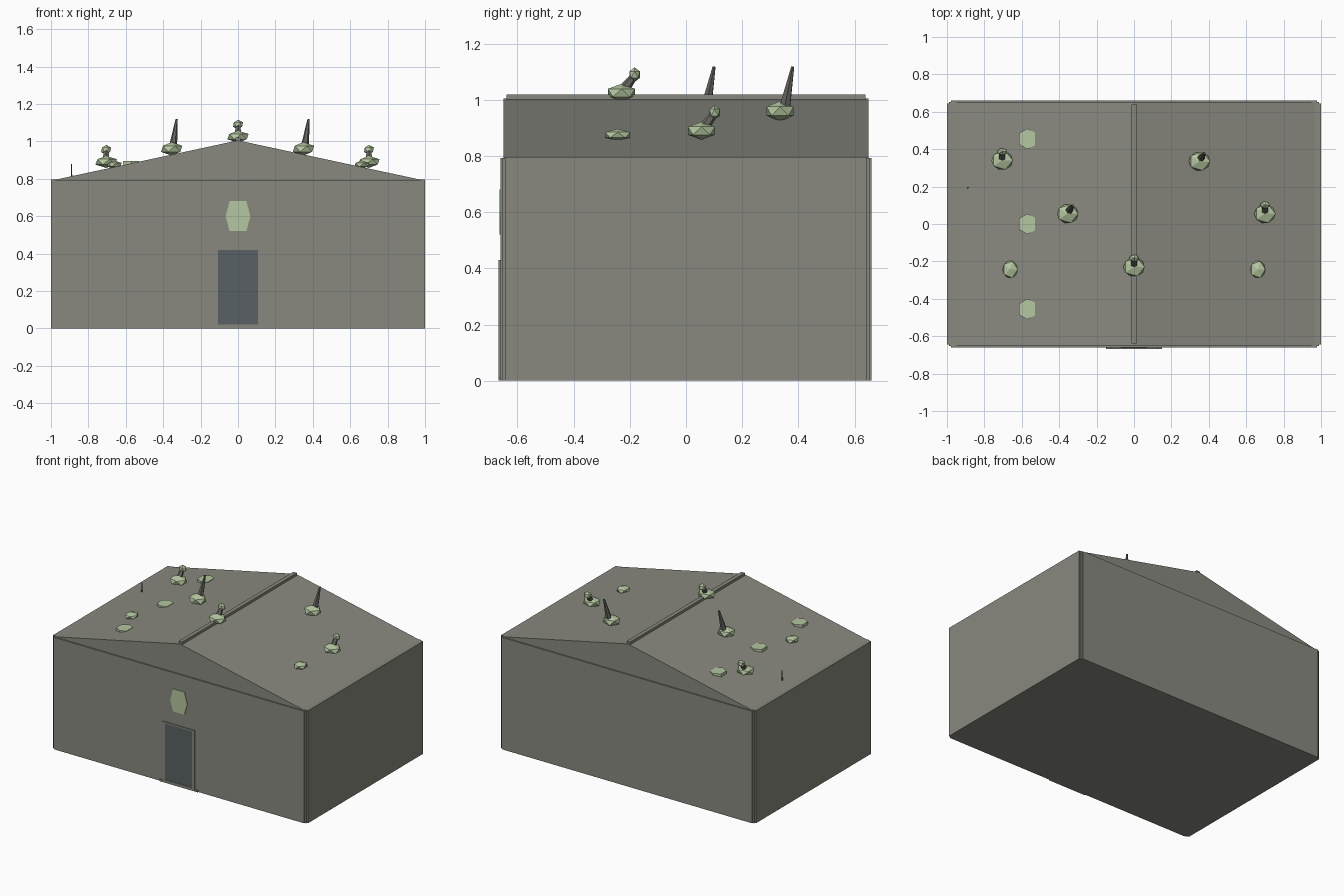
import bpy, bmesh, math
from mathutils import Vector

if "Cube" in bpy.data.objects:
    bpy.data.objects.remove(bpy.data.objects["Cube"])


def material(name, rgb):
    m = bpy.data.materials.new(name)
    m.diffuse_color = (*rgb, 1)
    m.use_nodes = True
    m.node_tree.nodes["Principled BSDF"].inputs["Base Color"].default_value = m.diffuse_color
    return m


STONE = material("stone grey", (0.25, 0.25, 0.215))
DARK = material("dark stone", (0.13, 0.13, 0.115))
DOOR = material("slate door", (0.10, 0.12, 0.125))
GREEN = material("pale green", (0.46, 0.57, 0.35))


def finish(name, bm, mat):
    bmesh.ops.recalc_face_normals(bm, faces=bm.faces)
    me = bpy.data.meshes.new(name)
    bm.to_mesh(me)
    bm.free()
    me.materials.append(mat)
    ob = bpy.data.objects.new(name, me)
    bpy.context.collection.objects.link(ob)
    return ob


def box(name, x0, x1, y0, y1, z0, z1, mat):
    bm = bmesh.new()
    bmesh.ops.create_cube(bm, size=1)
    for v in bm.verts:
        v.co = ((x0 + x1) / 2 + v.co.x * (x1 - x0),
                (y0 + y1) / 2 + v.co.y * (y1 - y0),
                (z0 + z1) / 2 + v.co.z * (z1 - z0))
    return finish(name, bm, mat)


def prism(name, points, offset, mat):
    bm = bmesh.new()
    face = bm.faces.new([bm.verts.new(p) for p in points])
    ext = bmesh.ops.extrude_face_region(bm, geom=[face])
    verts = [g for g in ext["geom"] if isinstance(g, bmesh.types.BMVert)]
    bmesh.ops.translate(bm, vec=offset, verts=verts)
    return finish(name, bm, mat)


def bush(name, pos, size, mat=GREEN):
    bm = bmesh.new()
    bmesh.ops.create_icosphere(bm, subdivisions=1, radius=1)
    for v in bm.verts:
        v.co = Vector(pos) + Vector(v.co[i] * size[i] for i in range(3))
    return finish(name, bm, mat)


def spike(name, a, b, r1, r2, mat=DARK, sides=6):
    a, b = Vector(a), Vector(b)
    bm = bmesh.new()
    bmesh.ops.create_cone(bm, cap_ends=True, segments=sides, radius1=r1,
                          radius2=r2, depth=(b - a).length)
    rot = (b - a).to_track_quat("Z", "Y")
    for v in bm.verts:
        v.co = rot @ v.co + (a + b) / 2
    return finish(name, bm, mat)


# walls, with notched corners
box("front_back_walls", -0.978, 0.978, -0.66, 0.66, 0, 0.793, STONE)
box("side_walls", -1, 1, -0.645, 0.645, 0, 0.797, STONE)
for sx in (-1, 1):
    for sy in (-1, 1):
        x, y = sorted((sx * 0.97, sx * 0.99)), sorted((sy * 0.63, sy * 0.653))
        box("corner_post", *x, *y, 0, 0.793, STONE)

# gabled roof and ridge bar
prism("gable_roof", [(-0.985, -0.65, 0.793), (0.985, -0.65, 0.793), (0, -0.65, 1.005)],
      (0, 1.3, 0), STONE)
box("ridge_bar", -0.014, 0.014, -0.64, 0.64, 0.985, 1.02, STONE)

# door, frame and base stones
box("door", -0.107, 0.107, -0.664, -0.64, 0.02, 0.42, DOOR)
for s in (-1, 1):
    box("door_jamb", *sorted((s * 0.107, s * 0.125)), -0.667, -0.64, 0, 0.43, STONE)
    box("door_base", *sorted((s * 0.107, s * 0.15)), -0.667, -0.64, 0, 0.012, STONE)
box("door_lintel", -0.125, 0.125, -0.667, -0.64, 0.42, 0.43, STONE)
box("door_sill", -0.107, 0.107, -0.667, -0.64, 0, 0.02, STONE)

# hexagonal emblem over the door
prism("emblem", [(-0.045, -0.664, 0.68), (0.045, -0.664, 0.68), (0.066, -0.664, 0.6),
                 (0.045, -0.664, 0.52), (-0.045, -0.664, 0.52), (-0.066, -0.664, 0.6)],
      (0, 0.008, 0), GREEN)

# bushes carrying a small sprout
for x, y, z in ((-0.705, 0.34, 0.89), (0.7, 0.055, 0.89), (0, -0.23, 1.025)):
    bush("sprout_bush", (x, y, z), (0.064, 0.057, 0.032))
    spike("sprout_stalk", (x, y, z), (x, y + 0.045, z + 0.06), 0.022, 0.013)
    bush("sprout_tip", (x, y + 0.047, z + 0.065), (0.03, 0.022, 0.026))

# bushes carrying a leaning spike
for x, y in ((0.35, 0.335), (-0.355, 0.055)):
    bush("spike_bush", (x, y, 0.96), (0.064, 0.057, 0.036))
    spike("roof_spike", (x + 0.005, y + 0.012, 0.95), (x + 0.027, y + 0.045, 1.118),
          0.024, 0.006)

# small low bushes
for s in (-1, 1):
    bush("low_bush", (s * 0.662, -0.243, 0.875), (0.045, 0.052, 0.022))

# flat leaf pads sunk in the left slope
for y in (-0.455, 0, 0.455):
    prism("leaf_pad", [(-0.615, y - 0.03, 0.87), (-0.57, y - 0.055, 0.87),
                       (-0.53, y - 0.035, 0.87), (-0.53, y + 0.035, 0.87),
                       (-0.57, y + 0.055, 0.87), (-0.615, y + 0.03, 0.87)],
          (0, 0, 0.024), GREEN)

# thin thorn near the eave
spike("thorn", (-0.89, 0.195, 0.8), (-0.89, 0.195, 0.88), 0.005, 0.003)
